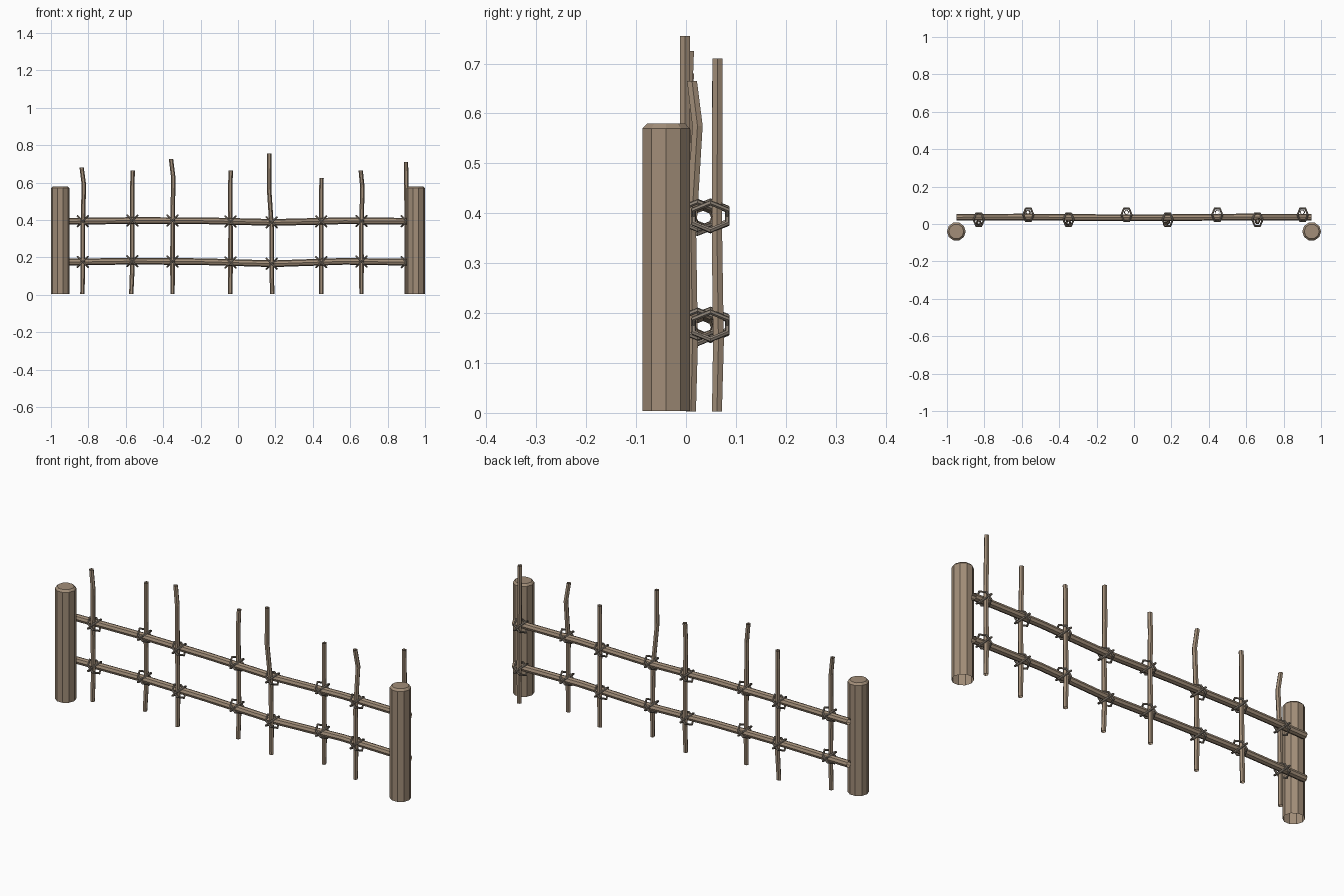
import bpy, bmesh, math
from mathutils import Vector

if "Cube" in bpy.data.objects:
    bpy.data.objects.remove(bpy.data.objects["Cube"])


def material(name, rgb):
    m = bpy.data.materials.new(name)
    m.diffuse_color = (*rgb, 1)
    m.use_nodes = True
    m.node_tree.nodes["Principled BSDF"].inputs["Base Color"].default_value = m.diffuse_color
    return m


WOOD = material("wood", (0.36, 0.27, 0.19))
ROPE = material("rope", (0.28, 0.235, 0.19))


def tube(name, rings, sides, axis, cap_end=False):
    """Flat-shaded open tube; rings = [(centre, radius)], cut across the given axis."""
    bm = bmesh.new()
    loops = []
    for c, r in rings:
        loop = []
        for k in range(sides):
            a = 2 * math.pi * k / sides
            u, v = r * math.cos(a), r * math.sin(a)
            off = Vector((u, v, 0)) if axis == "z" else Vector((0, u, v))
            loop.append(bm.verts.new(Vector(c) + off))
        loops.append(loop)
    for a, b in zip(loops, loops[1:]):
        for k in range(sides):
            j = (k + 1) % sides
            bm.faces.new((a[k], a[j], b[j], b[k]))
    if cap_end:
        bm.faces.new(loops[-1])
    me = bpy.data.meshes.new(name)
    bm.to_mesh(me)
    bm.free()
    me.materials.append(WOOD)
    ob = bpy.data.objects.new(name, me)
    bpy.context.collection.objects.link(ob)
    return ob


# end posts: ten-sided with a chamfered top
for side, x in (("left", -0.95), ("right", 0.95)):
    c = lambda z: (x, -0.04, z)
    tube(side + "_post", [(c(0.004), 0.05), (c(0.57), 0.05), (c(0.58), 0.04)],
         10, "z", cap_end=True)

# two slightly crooked rails
RAIL_X = (-0.95, -0.57, -0.19, 0.19, 0.57, 0.95)
RAIL_Y = (0.036, 0.037, 0.034, 0.034, 0.037, 0.036)
RAILS = {
    "lower_rail": (0.174, 0.18, 0.177, 0.166, 0.179, 0.174),
    "upper_rail": (0.392, 0.397, 0.396, 0.387, 0.396, 0.393),
}
for name, zs in RAILS.items():
    tube(name, [((x, y, z), 0.018) for x, y, z in zip(RAIL_X, RAIL_Y, zs)], 8, "x")


def rail_height(zs, x):
    i = min(int((x + 0.95) / 0.38), 4)
    t = (x - RAIL_X[i]) / 0.38
    return zs[i] * (1 - t) + zs[i + 1] * t


# stakes: x, height, x shift at (foot, bend, tip), y shift at (bend, tip)
STAKES = [
    (-0.83, 0.68, (-0.002, 0.006, -0.006), (-0.008, -0.004)),
    (-0.565, 0.665, (-0.006, 0.0, 0.002), (0.001, 0.0)),
    (-0.35, 0.725, (0.0, 0.004, -0.008), (-0.008, -0.004)),
    (-0.04, 0.665, (-0.002, -0.002, 0.002), (0.0, 0.001)),
    (0.18, 0.755, (0.003, -0.014, -0.013), (-0.012, -0.012)),
    (0.445, 0.625, (0.0, 0.0, 0.002), (0.001, 0.0)),
    (0.66, 0.665, (0.0, 0.005, -0.004), (0.013, 0.002)),
    (0.902, 0.71, (0.0, -0.002, -0.004), (0.001, 0.001)),
]
for i, (x, h, dx, dy) in enumerate(STAKES):
    y = 0.062 if i % 2 else 0.01      # woven alternately behind and in front
    pts = [(x + dx[0], y, 0.003), (x, y + 0.003, 0.14), (x, y, 0.36),
           (x + dx[1], y + dy[0], h * 0.865 if h < 0.74 else 0.57),
           (x + dx[2], y + dy[1], h)]
    radii = (0.0115, 0.0125, 0.012, 0.012, 0.0115)
    tube(f"stake_{i + 1}", list(zip(pts, radii)), 6, "z")

    # crossed hexagonal lashings where the stake meets each rail
    for rail, zs in RAILS.items():
        for tilt in (-1, 1):
            bpy.ops.mesh.primitive_torus_add(
                location=(x, (y + 0.036) / 2, rail_height(zs, x)),
                rotation=(0, tilt * math.pi / 4, 0),
                major_segments=6, minor_segments=6,
                major_radius=0.039, minor_radius=0.0055)
            ob = bpy.context.object
            ob.name = f"{rail}_lashing_{i + 1}"
            ob.data.materials.append(ROPE)
